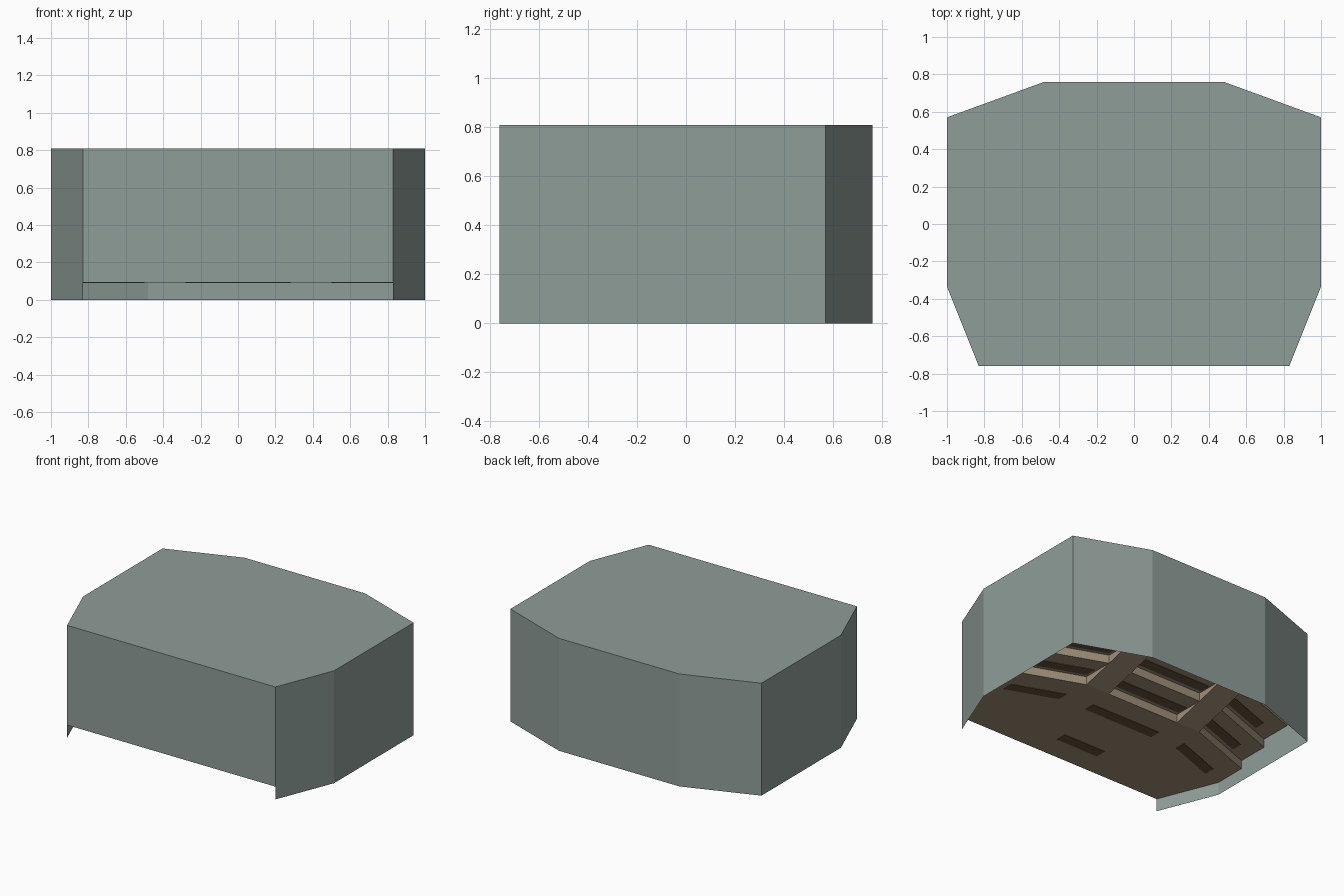
import bpy

cube = bpy.data.objects.get("Cube")
if cube:
    bpy.data.objects.remove(cube)


def material(name, srgb):
    rgb = [((c / 255 + 0.055) / 1.055) ** 2.4 for c in srgb]
    m = bpy.data.materials.new(name)
    m.use_nodes = True
    m.diffuse_color = (*rgb, 1)
    m.node_tree.nodes["Principled BSDF"].inputs["Base Color"].default_value = (*rgb, 1)
    return m


WALL = material("grey green wall", (143, 157, 152))
FLOOR = material("tan floor", (160, 144, 121))
WOOD = material("dark wood", (100, 82, 62))


def build(name, polygons, mat):
    """Make one mesh object from a list of polygons."""
    verts, faces = [], []
    for poly in polygons:
        faces.append(range(len(verts), len(verts) + len(poly)))
        verts += poly
    mesh = bpy.data.meshes.new(name)
    mesh.from_pydata(verts, [], [list(f) for f in faces])
    mesh.materials.append(mat)
    obj = bpy.data.objects.new(name, mesh)
    bpy.context.collection.objects.link(obj)
    return obj


def mirror_x(poly):
    return [(-x, y, z) for x, y, z in reversed(poly)]


# Room sizes
HEIGHT, GROUND = 0.81, 0.092
RISE, DEPTH = 0.06, 0.23
FIRST, BACK = 0.09, 0.76
AISLE_IN, AISLE_OUT = 0.29, 0.48
SLOPE = 0.19 / 0.52
half = [(0.83, -0.76), (1, -0.335), (1, 0.57), (0.48, 0.76)]
outline = half + [(-x, y) for x, y in reversed(half)]


def bend(x, y):
    """Side blocks turn forward, parallel to the slanted back walls."""
    return y - SLOPE * max(0, abs(x) - AISLE_OUT)


def extrude_path(name, path, profile, mat):
    """Sweep a closed (y, z) profile between two (x, y) points."""
    ends = [[(x, y + dy, z) for dy, z in profile] for x, y in path]
    n = len(profile)
    sides = [[ends[0][i], ends[0][(i + 1) % n], ends[1][(i + 1) % n], ends[1][i]]
             for i in range(n)]
    return build(name, sides + [ends[0][::-1], ends[1]], mat)


# Outer walls, with the front one stopping at the floor, and the roof
walls = []
for i, (a, b) in enumerate(zip(outline, outline[1:] + outline[:1])):
    low = GROUND if i == len(outline) - 1 else 0
    walls.append([(*a, low), (*b, low), (*b, HEIGHT), (*a, HEIGHT)])
build("outer_walls", walls, WALL)
build("roof", [[(x, y, HEIGHT) for x, y in outline]], WALL)

# Level floor at the front
edge = [(0.83, -0.76), (1, -0.335), (1, bend(1, FIRST)), (AISLE_OUT, FIRST)]
edge += [(-x, y) for x, y in reversed(edge)]
build("front_floor", [[(x, y, GROUND) for x, y in edge]], FLOOR)

# Three rising tiers in three blocks, with sloping aisles between them
tiers, aisles = [], []
for i in range(3):
    y0 = FIRST + i * DEPTH
    y1 = min(y0 + DEPTH, BACK)
    z0, z1 = GROUND + i * RISE, GROUND + (i + 1) * RISE
    for xa, xb in ((-AISLE_IN, AISLE_IN), (AISLE_OUT, 1)):
        p, q = (xa, bend(xa, y0)), (xb, bend(xb, y0))
        r, s = (xb, bend(xb, y1)), (xa, bend(xa, y1))
        polys = [[(*p, z0), (*q, z0), (*q, z1), (*p, z1)],
                 [(*p, z1), (*q, z1), (*r, z1), (*s, z1)]]
        tiers += polys
        if xa > 0:
            tiers += [mirror_x(poly) for poly in polys]
    for x in (AISLE_IN, AISLE_OUT):
        cheek = [(x, y0, z0), (x, y1, z1), (x, y0, z1)]
        tiers += [cheek, mirror_x(cheek)]
    ramp = [(AISLE_IN, y0, z0), (AISLE_OUT, y0, z0), (AISLE_OUT, y1, z1), (AISLE_IN, y1, z1)]
    aisles += [ramp, mirror_x(ramp)]
build("seating_tiers", tiers, FLOOR)
build("aisle_ramps", aisles, FLOOR)

# A bench in each block on every level, slightly sunk into the floor
for i in range(4):
    y, z = -0.12 + i * DEPTH + (0.05 if i else 0), GROUND + i * RISE - 0.003
    bench = [(-0.04, z), (0.04, z), (0.04, z + 0.11), (0.025, z + 0.11),
             (0.025, z + 0.055), (-0.04, z + 0.055)]
    for side, xa, xb in (("middle", -0.28, 0.28), ("left", 0.5, 0.86), ("right", -0.86, -0.5)):
        path = [(x, bend(x, y)) for x in (xa, xb)]
        extrude_path(f"{side}_bench_{i + 1}", path, bench, WOOD)

# Speaker's desk at the front
z = GROUND - 0.003
desk = [(-0.04, z), (0.04, z), (0.04, z + 0.13), (-0.04, z + 0.13)]
extrude_path("front_desk", [(-0.17, -0.54), (0.17, -0.54)], desk, WOOD)
